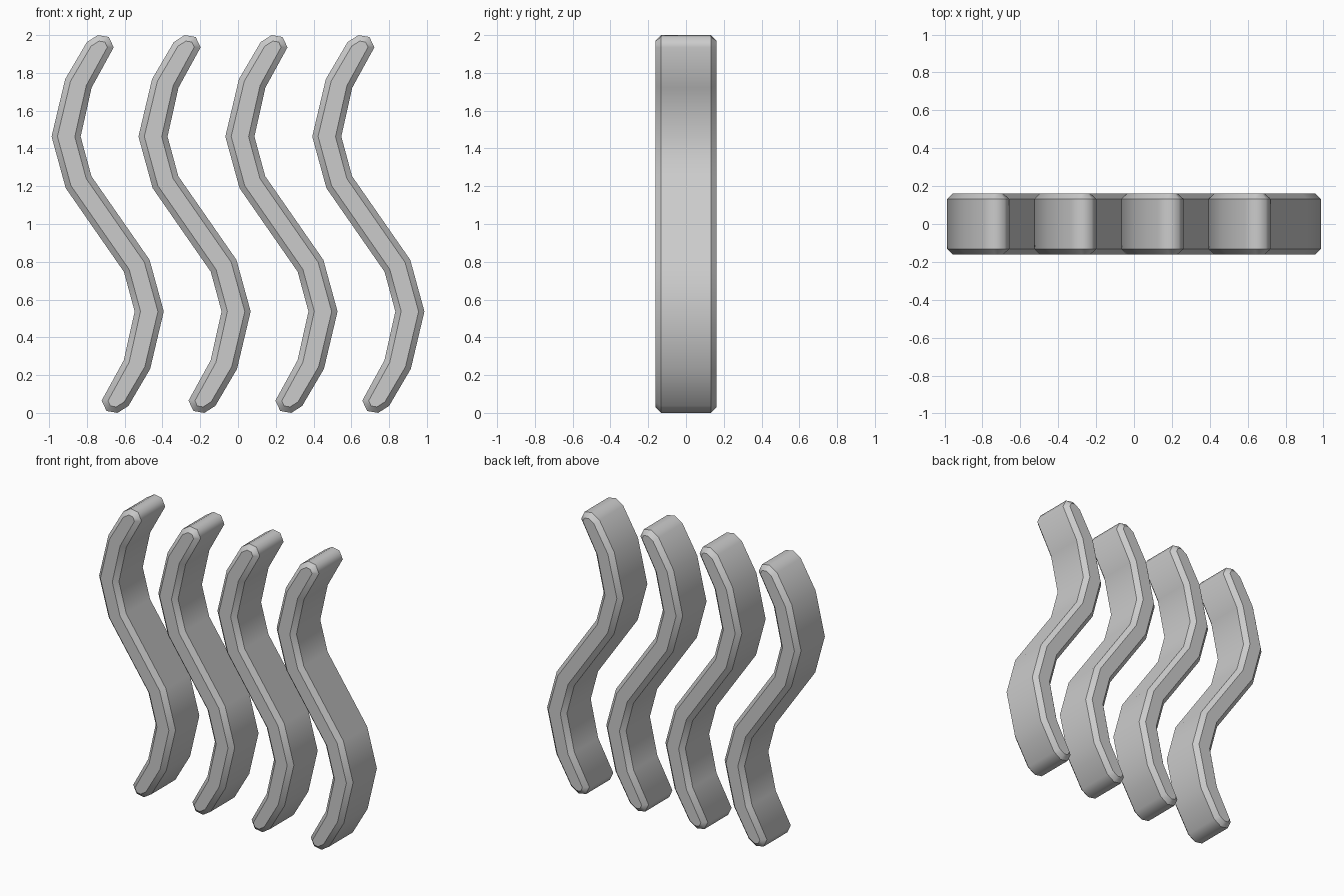
import bpy
import bmesh

cube = bpy.data.objects.get("Cube")
if cube:
    bpy.data.objects.remove(cube, do_unlink=True)

HALF_DEPTH = 0.162
CHAMFER = 0.03
SPACING = 0.46
COUNT = 4

# Upper half of the wavy outline; the lower half is the same turned by 180 degrees
UPPER = [(-0.222, 0.19), (-0.297, 0.463), (-0.225, 0.767), (-0.11, 0.963),
         (-0.052, 1.0), (0.006, 0.99), (0.032, 0.935), (-0.085, 0.722),
         (-0.143, 0.463), (-0.086, 0.253)]
OUTLINE = UPPER + [(-x, -z) for x, z in UPPER]

grey = bpy.data.materials.new("plain grey")
grey.use_nodes = True
colour = (0.6, 0.6, 0.6, 1)
grey.diffuse_color = colour
grey.node_tree.nodes["Principled BSDF"].inputs["Base Color"].default_value = colour


def wavy_bar_mesh():
    bm = bmesh.new()
    # Extrude the outline from front to back
    front = bm.faces.new([bm.verts.new((x, -HALF_DEPTH, z + 1)) for x, z in OUTLINE])
    made = bmesh.ops.extrude_face_region(bm, geom=[front], use_keep_orig=True)["geom"]
    for v in made:
        if isinstance(v, bmesh.types.BMVert):
            v.co.y = HALF_DEPTH
    bmesh.ops.recalc_face_normals(bm, faces=bm.faces)

    # Chamfer the front and back rims
    def in_ring(e):
        return abs(e.verts[0].co.y - e.verts[1].co.y) < 1e-4

    bmesh.ops.bevel(bm, geom=[e for e in bm.edges if in_ring(e)], offset=CHAMFER,
                    segments=1, profile=0.5, affect='EDGES')
    # Smooth along the wave, crisp at the chamfers
    for f in bm.faces:
        f.smooth = True
    for e in bm.edges:
        e.smooth = not in_ring(e)
    mesh = bpy.data.meshes.new("wavy_bar")
    bm.to_mesh(mesh)
    bm.free()
    mesh.materials.append(grey)
    return mesh


# Row of identical bars
bar = wavy_bar_mesh()
for i in range(COUNT):
    obj = bpy.data.objects.new(f"wavy_bar_{i + 1}", bar)
    obj.location.x = (i - (COUNT - 1) / 2) * SPACING
    bpy.context.collection.objects.link(obj)
